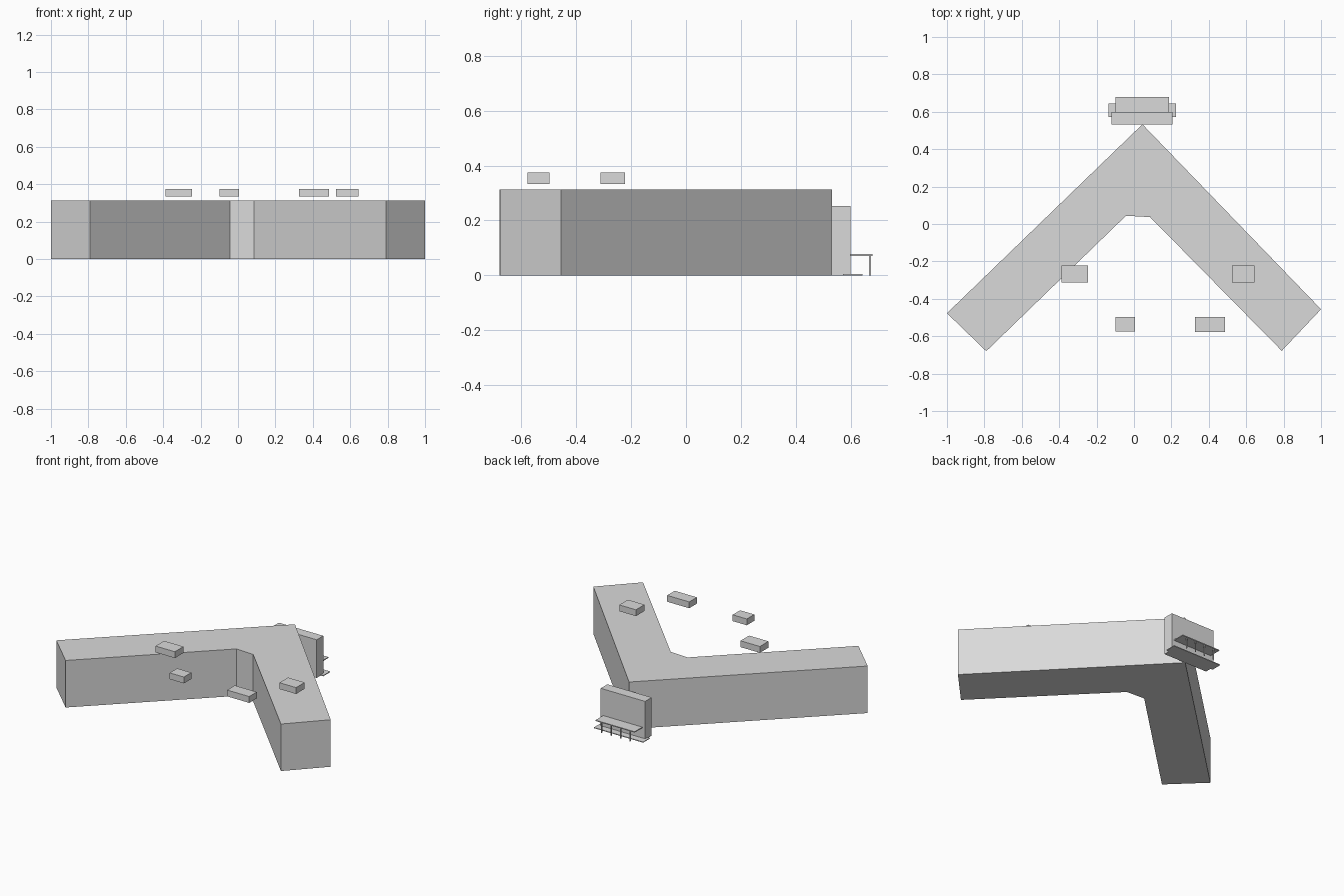
import bpy
import bmesh

if "Cube" in bpy.data.objects:
    bpy.data.objects.remove(bpy.data.objects["Cube"])

grey = bpy.data.materials.new("plain grey")
grey.diffuse_color = (0.7, 0.7, 0.7, 1)
grey.use_nodes = True
grey.node_tree.nodes["Principled BSDF"].inputs["Base Color"].default_value = grey.diffuse_color


def prism(name, outline, z0, z1):
    """Extrude a flat outline from z0 up to z1."""
    bm = bmesh.new()
    base = bm.faces.new([bm.verts.new((x, y, z0)) for x, y in outline])
    top = bmesh.ops.extrude_face_region(bm, geom=[base])["geom"]
    bmesh.ops.translate(bm, vec=(0, 0, z1 - z0),
                        verts=[g for g in top if isinstance(g, bmesh.types.BMVert)])
    bmesh.ops.recalc_face_normals(bm, faces=bm.faces)
    mesh = bpy.data.meshes.new(name)
    bm.to_mesh(mesh)
    bm.free()
    mesh.materials.append(grey)
    obj = bpy.data.objects.new(name, mesh)
    bpy.context.collection.objects.link(obj)
    return obj


def box(name, x0, x1, y0, y1, z0, z1):
    return prism(name, [(x0, y0), (x1, y0), (x1, y1), (x0, y1)], z0, z1)


# V-shaped main building with a chamfered inner corner
prism("main_building",
      [(0.045, 0.533), (-1.0, -0.477), (-0.79, -0.68), (-0.043, 0.044),
       (0.086, 0.037), (0.79, -0.678), (1.0, -0.456)], 0, 0.312)

# Entrance block at the rear tip, with its step and canopy
box("entrance_block", -0.12, 0.206, 0.531, 0.60, 0, 0.253)
box("entrance_step", -0.136, 0.225, 0.573, 0.644, 0, 0.005)
box("canopy", -0.099, 0.188, 0.60, 0.68, 0.071, 0.077)

# Slim posts under the outer edge of the canopy
for i in range(4):
    x = -0.06 + i * 0.07
    box(f"canopy_post_{i + 1}", x - 0.003, x + 0.003, 0.668, 0.674, 0, 0.072)

# Raised equipment boxes
units = [(-0.387, -0.245, -0.312, -0.222), (0.523, 0.645, -0.312, -0.222),
         (-0.098, 0.006, -0.576, -0.498), (0.325, 0.487, -0.578, -0.498)]
for i, (x0, x1, y0, y1) in enumerate(units):
    box(f"equipment_box_{i + 1}", x0, x1, y0, y1, 0.333, 0.375)
